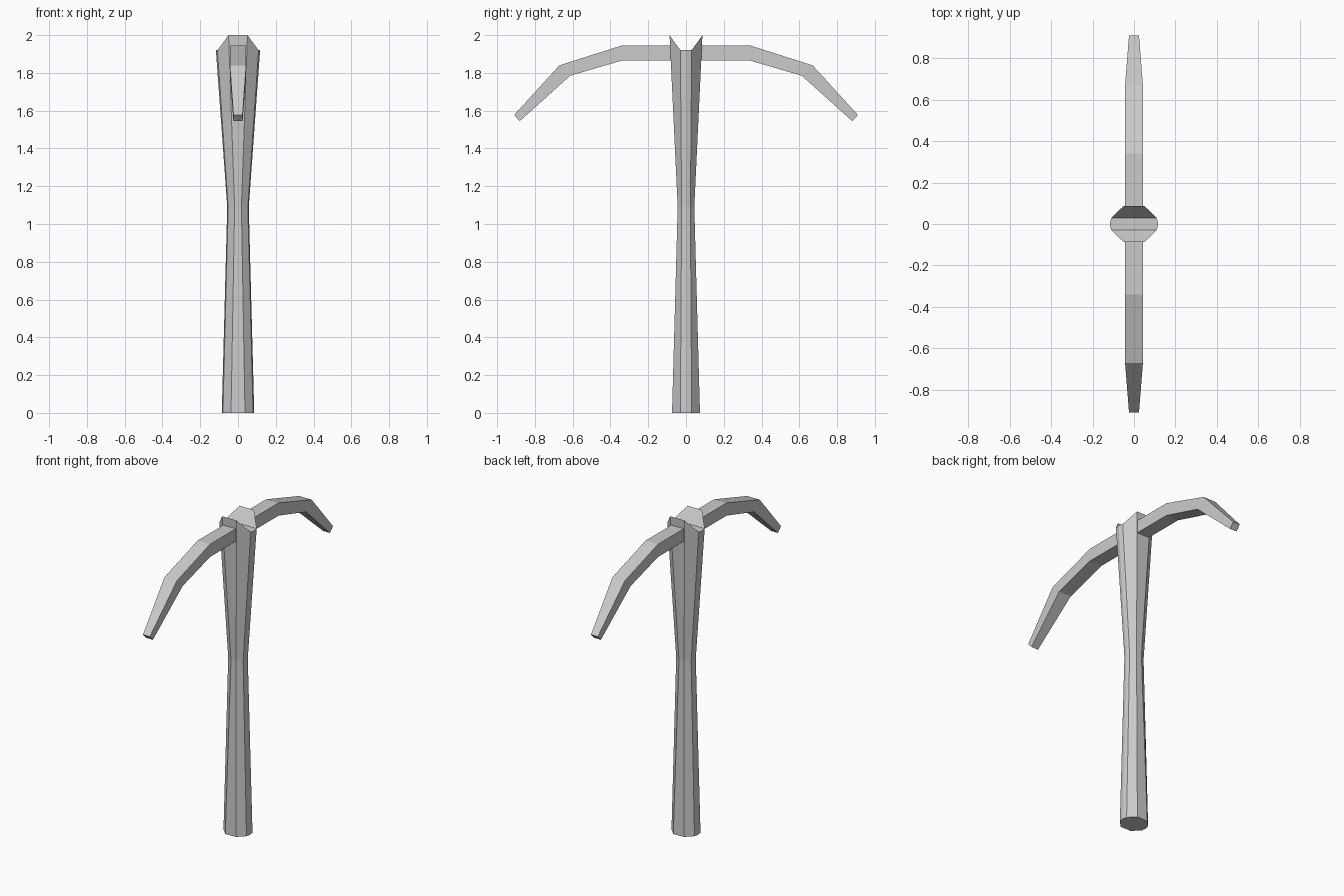
import bpy, bmesh

if "Cube" in bpy.data.objects:
    bpy.data.objects.remove(bpy.data.objects["Cube"])


def finish(bm, name):
    bmesh.ops.recalc_face_normals(bm, faces=bm.faces)
    mesh = bpy.data.meshes.new(name)
    bm.to_mesh(mesh)
    bm.free()
    obj = bpy.data.objects.new(name, mesh)
    bpy.context.collection.objects.link(obj)
    return obj


def bridge(bm, rings):
    for a, b in zip(rings, rings[1:]):
        n = len(a)
        for i in range(n):
            bm.faces.new((a[i], a[(i + 1) % n], b[(i + 1) % n], b[i]))


# Handle: waisted shaft, ring made of front/back flats and blunt side ridges
def shaft_ring(bm, flat_x, flat_y, side_x, side_y, tip_x, z_flat, z_side):
    half = [(flat_x, -flat_y, z_flat), (side_x, -side_y, z_side), (tip_x, 0, z_side),
            (side_x, side_y, z_side), (flat_x, flat_y, z_flat)]
    pts = half + [(-x, y, z) for x, y, z in reversed(half)]
    return [bm.verts.new(p) for p in pts]


bm = bmesh.new()
rings = [
    shaft_ring(bm, 0.037, 0.074, 0.080, 0.030, 0.086, 0, 0),
    shaft_ring(bm, 0.018, 0.044, 0.052, 0.023, 0.057, 1.09, 1.09),
    shaft_ring(bm, 0.050, 0.087, 0.109, 0.030, 0.117, 2.0, 1.92),
]
bridge(bm, rings)
bm.faces.new(rings[0])

# Notched top: flat valley between two rising lips
t = rings[-1]
for ids in ((0, 1, 8, 9), (1, 2, 3, 6, 7, 8), (3, 4, 5, 6)):
    bm.faces.new([t[i] for i in ids])
finish(bm, "handle")

# Pick arms: (outer y, outer z, inner y, inner z, half width)
SECTIONS = [
    (0.065, 1.945, 0.065, 1.865, 0.043),
    (0.34, 1.945, 0.34, 1.865, 0.043),
    (0.67, 1.84, 0.613, 1.785, 0.043),
    (0.91, 1.577, 0.88, 1.545, 0.024),
]
for side, name in ((-1, "front_pick_arm"), (1, "back_pick_arm")):
    bm = bmesh.new()
    rings = [[bm.verts.new(p) for p in ((-w, side * yo, zo), (w, side * yo, zo),
                                        (w, side * yi, zi), (-w, side * yi, zi))]
             for yo, zo, yi, zi, w in SECTIONS]
    bridge(bm, rings)
    bm.faces.new(rings[0])
    bm.faces.new(rings[-1])
    finish(bm, name)
